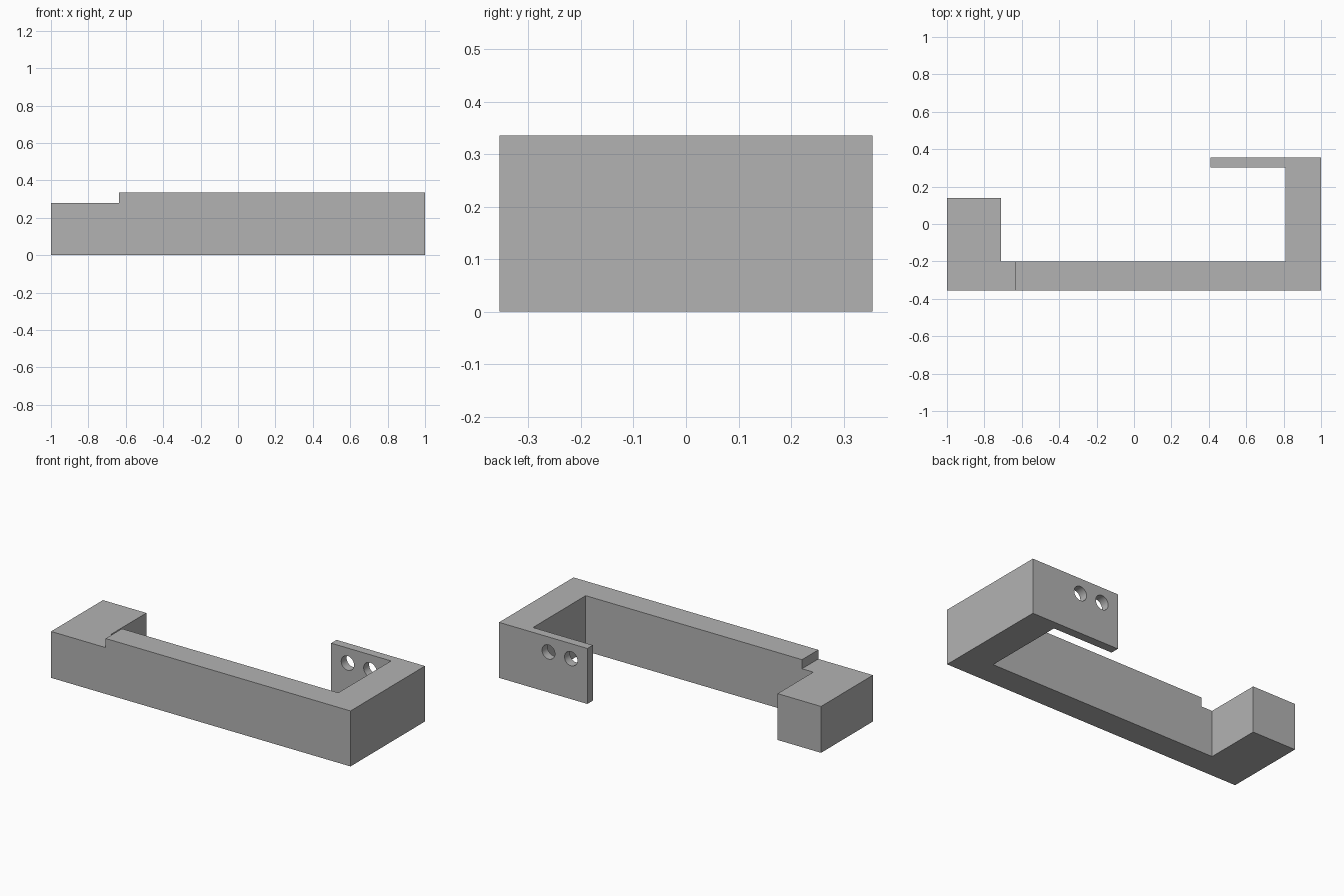
import bpy
import bmesh
from mathutils import Matrix, Vector

cube = bpy.data.objects.get("Cube")
if cube:
    bpy.data.objects.remove(cube, do_unlink=True)

HEIGHT = 0.335      # main bar height
LOW = 0.28          # stepped-down end height
HALF_Y = 0.355

grey = bpy.data.materials.new("plain grey")
grey.use_nodes = True
color = (0.45, 0.45, 0.45, 1)
grey.diffuse_color = color
grey.node_tree.nodes["Principled BSDF"].inputs["Base Color"].default_value = color


def add_object(name, bm):
    bmesh.ops.recalc_face_normals(bm, faces=bm.faces)
    mesh = bpy.data.meshes.new(name)
    bm.to_mesh(mesh)
    bm.free()
    mesh.materials.append(grey)
    obj = bpy.data.objects.new(name, mesh)
    bpy.context.collection.objects.link(obj)
    return obj


def extrude_profile(name, points, height):
    bm = bmesh.new()
    face = bm.faces.new([bm.verts.new((x, y, 0)) for x, y in points])
    result = bmesh.ops.extrude_face_region(bm, geom=[face])
    top = [v for v in result["geom"] if isinstance(v, bmesh.types.BMVert)]
    bmesh.ops.translate(bm, verts=top, vec=(0, 0, height))
    return add_object(name, bm)


def box(name, low, high):
    low, high = Vector(low), Vector(high)
    bm = bmesh.new()
    bmesh.ops.create_cube(bm, size=1, matrix=Matrix.Translation((low + high) / 2)
                          @ Matrix.Diagonal((*(high - low), 1)))
    return add_object(name, bm)


def hole_cutter(name, x, y, z, radius):
    bm = bmesh.new()
    place = Matrix.Translation((x, y, z)) @ Matrix.Rotation(1.570796, 4, "X")
    bmesh.ops.create_cone(bm, cap_ends=True, segments=32, radius1=radius,
                          radius2=radius, depth=0.2, matrix=place)
    return add_object(name, bm)


# Hooked bracket outline seen from above: end block, long bar, side arm, flange
outline = [(-1, -HALF_Y), (1, -HALF_Y), (1, HALF_Y), (0.41, HALF_Y),
           (0.41, 0.303), (0.81, 0.303), (0.81, -0.2), (-0.71, -0.2),
           (-0.71, 0.14), (-1, 0.14)]
bracket = extrude_profile("bracket", outline, HEIGHT)

# Step over the end block, and two screw holes through the flange
cutters = [box("step_cutter", (-1.1, -0.5, LOW), (-0.635, 0.5, 0.5))]
cutters += [hole_cutter("screw_hole_cutter", x, 0.33, 0.244, 0.043)
            for x in (0.52, 0.67)]

bpy.ops.object.select_all(action="DESELECT")
bpy.context.view_layer.objects.active = bracket
bracket.select_set(True)
for cutter in cutters:
    cutter.hide_render = True
    mod = bracket.modifiers.new("cut", "BOOLEAN")
    mod.operation = "DIFFERENCE"
    mod.solver = "EXACT"
    mod.object = cutter
    bpy.ops.object.modifier_apply(modifier=mod.name)
    bpy.data.objects.remove(cutter, do_unlink=True)

# Round hole walls stay smooth, all corners stay sharp
bpy.ops.object.shade_smooth_by_angle()
